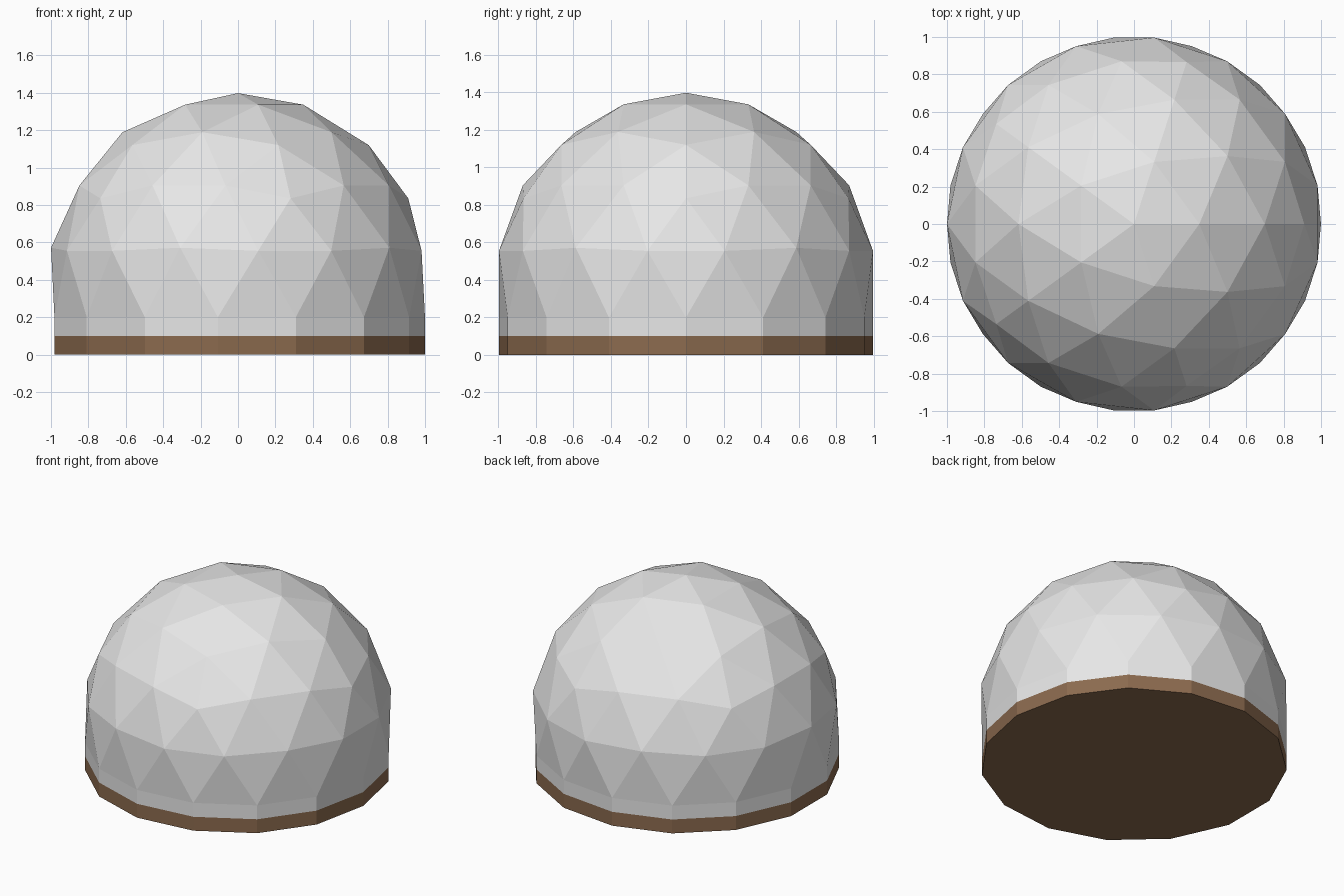
import bpy, bmesh, math
from mathutils import Vector

if "Cube" in bpy.data.objects:
    bpy.data.objects.remove(bpy.data.objects["Cube"])

R, CENTRE, WALL_TOP, BAND_TOP = 1.0177, 0.38, 0.2, 0.1
FREQ = 3


def material(name, rgb):
    m = bpy.data.materials.new(name)
    m.diffuse_color = (*rgb, 1)
    m.use_nodes = True
    m.node_tree.nodes["Principled BSDF"].inputs["Base Color"].default_value = m.diffuse_color
    return m


def finish(bm, name, mat):
    bmesh.ops.recalc_face_normals(bm, faces=bm.faces)
    me = bpy.data.meshes.new(name)
    bm.to_mesh(me)
    bm.free()
    me.materials.append(mat)
    ob = bpy.data.objects.new(name, me)
    bpy.context.collection.objects.link(ob)
    return ob


white = material("pale_panel", (0.8, 0.8, 0.8))
brown = material("brown_band", (0.26, 0.145, 0.077))


# Icosahedron corners: one apex and two staggered rings of five
def ring(z, offset):
    r = math.sqrt(1 - z * z)
    return [Vector((r * math.cos(math.radians(72 * k + offset)),
                    r * math.sin(math.radians(72 * k + offset)), z)) for k in range(5)]


apex = Vector((0, 0, 1))
up, low = ring(1 / math.sqrt(5), 0), ring(-1 / math.sqrt(5), 36)
triangles = []
for k in range(5):
    n = (k + 1) % 5
    triangles += [(apex, up[k], up[n]), (up[k], low[k], up[n]), (up[k], low[k - 1], low[k])]

# Geodesic dome: split each big triangle in three, push out to the sphere
bm = bmesh.new()
for a, b, c in triangles:
    def point(i, j):
        return (a + (b - a) * i / FREQ + (c - b) * j / FREQ).normalized()
    for i in range(FREQ):
        for j in range(i + 1):
            cells = [(point(i, j), point(i + 1, j), point(i + 1, j + 1))]
            if j < i:
                cells.append((point(i, j), point(i + 1, j + 1), point(i, j + 1)))
            for cell in cells:
                if min(p.z for p in cell) > -0.3:      # keep the part above the base ring
                    bm.faces.new([bm.verts.new(p) for p in cell])
bmesh.ops.remove_doubles(bm, verts=bm.verts, dist=1e-4)
for v in bm.verts:
    v.co = v.co * R + Vector((0, 0, CENTRE))
    if v.co.z < 0.3:
        v.co.z = WALL_TOP                              # level base ring

# Low wall below the dome
rim = [e for e in bm.edges if e.is_boundary]
outline = sorted({v for e in rim for v in e.verts}, key=lambda v: math.atan2(v.co.y, v.co.x))
outline = [v.co.copy() for v in outline]
wall = bmesh.ops.extrude_edge_only(bm, edges=rim)["geom"]
for v in wall:
    if isinstance(v, bmesh.types.BMVert):
        v.co.z = BAND_TOP
finish(bm, "dome", white)

# Base band with closed underside
bm = bmesh.new()
top = [bm.verts.new((p.x, p.y, BAND_TOP)) for p in outline]
bottom = [bm.verts.new((p.x, p.y, 0)) for p in outline]
for k in range(len(top)):
    n = (k + 1) % len(top)
    bm.faces.new((bottom[k], bottom[n], top[n], top[k]))
bm.faces.new(bottom[::-1])
bm.faces.new(top)
finish(bm, "base_band", brown)
